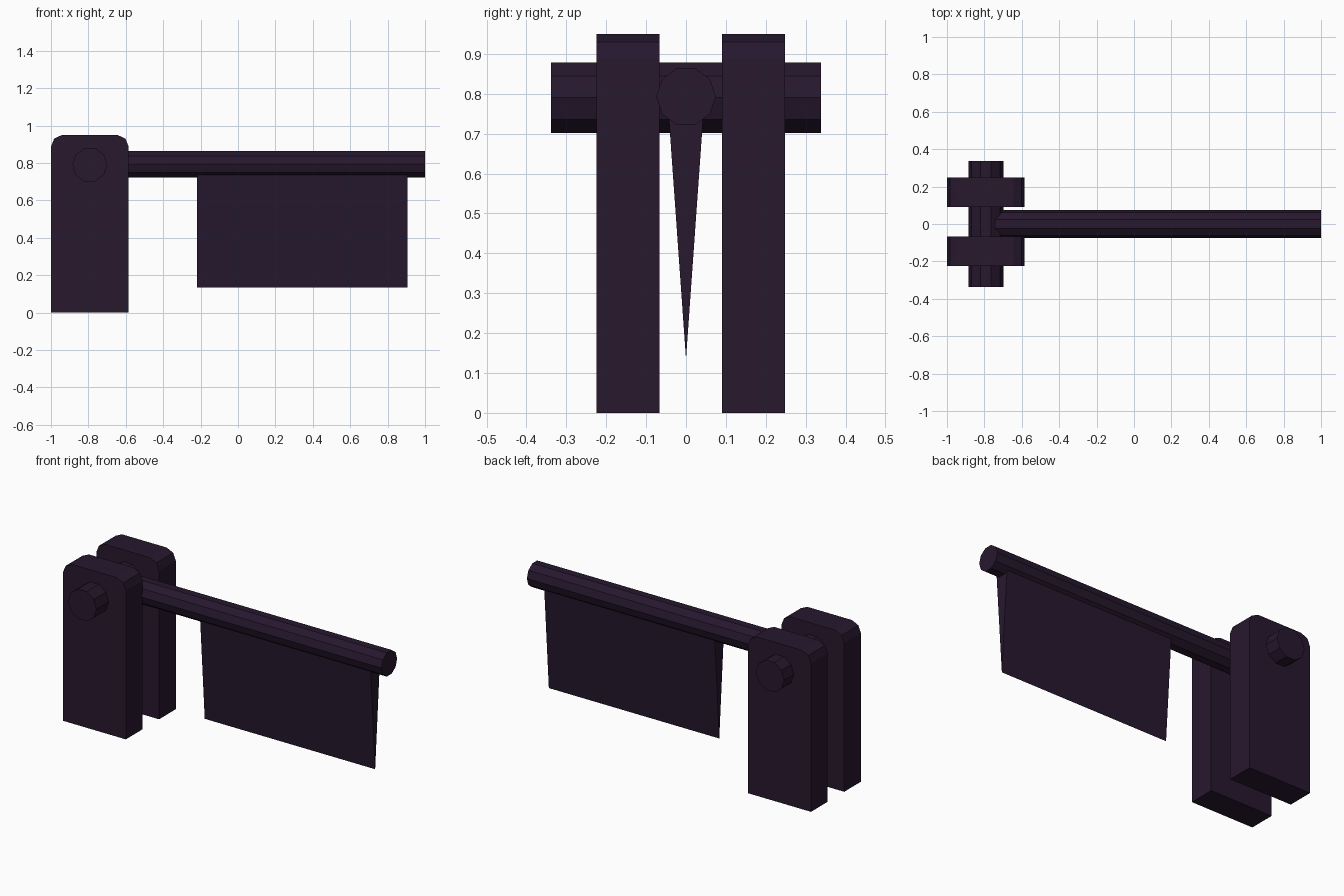
import bpy
import bmesh
import math
from mathutils import Matrix

if "Cube" in bpy.data.objects:
    bpy.data.objects.remove(bpy.data.objects["Cube"])

mat = bpy.data.materials.new("dark_purple")
mat.diffuse_color = (0.02, 0.009, 0.027, 1)
mat.use_nodes = True
mat.node_tree.nodes["Principled BSDF"].inputs["Base Color"].default_value = mat.diffuse_color


def finish(name, bm):
    bmesh.ops.recalc_face_normals(bm, faces=bm.faces[:])
    mesh = bpy.data.meshes.new(name)
    bm.to_mesh(mesh)
    bm.free()
    mesh.materials.append(mat)
    obj = bpy.data.objects.new(name, mesh)
    bpy.context.collection.objects.link(obj)
    return obj


def extrude_profile(name, points, offset):
    bm = bmesh.new()
    face = bm.faces.new([bm.verts.new(p) for p in points])
    ext = bmesh.ops.extrude_face_region(bm, geom=[face])
    verts = [g for g in ext["geom"] if isinstance(g, bmesh.types.BMVert)]
    bmesh.ops.translate(bm, verts=verts, vec=offset)
    return finish(name, bm)


def rod(name, radius, length, centre, axis):
    # ten-sided bar with corners at the sides
    rot = Matrix.Rotation(math.pi / 2, 4, 'X')
    if axis == 'X':
        rot = Matrix.Rotation(math.pi / 2, 4, 'Z') @ rot
    bm = bmesh.new()
    bmesh.ops.create_cone(bm, cap_ends=True, segments=10, radius1=radius,
                          radius2=radius, depth=length,
                          matrix=Matrix.Translation(centre) @ rot)
    # put the corners exactly on the horizontal mid plane
    ends = [v.co for v in bm.verts]
    if not any(abs(c.z - centre[2]) < 1e-4 for c in ends):
        turn = Matrix.Rotation(math.pi / 10, 3, axis)
        bmesh.ops.rotate(bm, verts=bm.verts[:], cent=centre, matrix=turn)
    return finish(name, bm)


# Two upright posts with rounded top corners
MID_X, HALF_W = -0.7925, 0.2075
right_side = [(HALF_W, 0), (HALF_W, 0.888), (HALF_W - 0.017, 0.93), (HALF_W - 0.06, 0.95)]
outline = right_side + [(-x, z) for x, z in reversed(right_side)]
for name, y in (("front_post", -0.224), ("back_post", 0.09)):
    extrude_profile(name, [(MID_X + x, y, z) for x, z in outline], (0, 0.158, 0))

# Pivot pin through both posts
rod("pivot_pin", 0.0935, 0.676, (MID_X, 0, 0.79), 'Y')

# Long arm running out from the pin
rod("arm", 0.0745, 1.0 - MID_X, ((1.0 + MID_X) / 2, 0, 0.793), 'X')

# Wedge blade hanging under the arm
extrude_profile("blade", [(-0.22, -0.0465, 0.79), (-0.22, 0.0465, 0.79), (-0.22, 0, 0.135)],
                (1.127, 0, 0))
